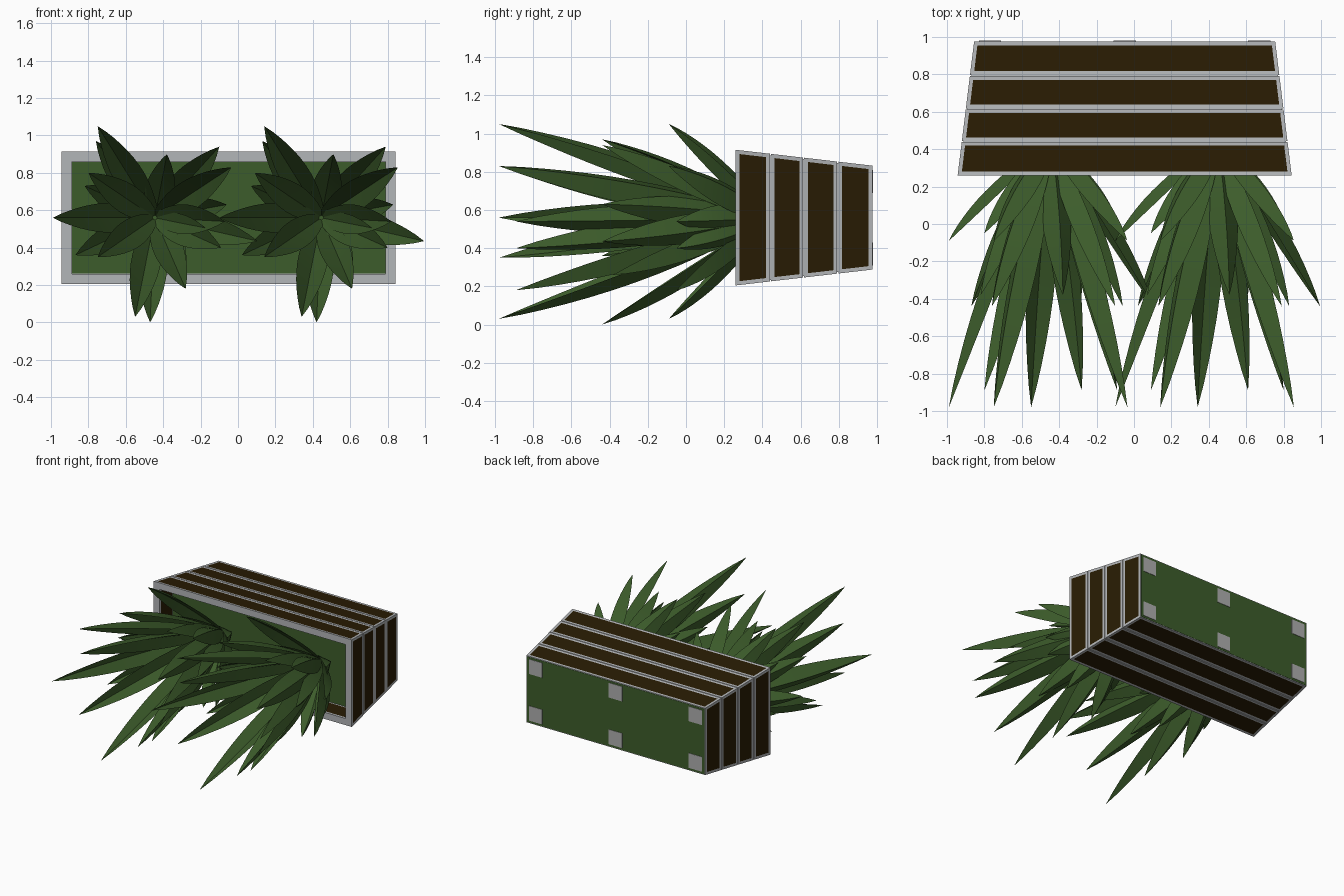
import bpy, bmesh, math
from mathutils import Vector

if "Cube" in bpy.data.objects:
    bpy.data.objects.remove(bpy.data.objects["Cube"])


def material(name, rgb):
    m = bpy.data.materials.new(name)
    m.diffuse_color = (*rgb, 1)
    m.use_nodes = True
    m.node_tree.nodes["Principled BSDF"].inputs["Base Color"].default_value = m.diffuse_color
    return m


GREEN = material("leaf green", (0.046, 0.108, 0.024))
GREY = material("frame grey", (0.45, 0.465, 0.48))
BROWN = material("panel brown", (0.022, 0.0115, 0.001))
FOOT = material("foot grey", (0.43, 0.43, 0.43))

CX, CZ = -0.05, 0.56                      # axis of the tapered box
Y_RIM, Y_BASE = 0.26, 0.975


def finish(bm, name, *mats):
    bmesh.ops.recalc_face_normals(bm, faces=bm.faces)
    me = bpy.data.meshes.new(name)
    bm.to_mesh(me)
    bm.free()
    for m in mats:
        me.materials.append(m)
    ob = bpy.data.objects.new(name, me)
    bpy.context.collection.objects.link(ob)
    return ob


def half(y):
    """Outer half width and half height of the box at depth y."""
    t = (y - Y_RIM) / (Y_BASE - Y_RIM)
    return 0.893 - 0.088 * t, 0.355 - 0.083 * t


def loop(bm, y, hx, hz, cx=CX, cz=CZ):
    return [bm.verts.new((cx + sx * hx, y, cz + sz * hz))
            for sx, sz in ((-1, -1), (1, -1), (1, 1), (-1, 1))]


def bridge(bm, a, b):
    n = len(a)
    return [bm.faces.new((a[i], a[(i + 1) % n], b[(i + 1) % n], b[i])) for i in range(n)]


def block(name, mat, y0, h0, y1, h1, cx=CX, cz=CZ):
    bm = bmesh.new()
    a, b = loop(bm, y0, *h0, cx, cz), loop(bm, y1, *h1, cx, cz)
    bridge(bm, a, b)
    bm.faces.new(a)
    bm.faces.new(b)
    return finish(bm, name, mat)


def shrink(h, d):
    return h[0] - d, h[1] - d


def board_ring(name, y0, y1):
    """Four-sided grey board ring with inset brown panels inside and out."""
    bm = bmesh.new()
    inner = shrink(half(y1), 0.033)
    o0, o1 = loop(bm, y0, *half(y0)), loop(bm, y1, *half(y1))
    i0, i1 = loop(bm, y0, *inner), loop(bm, y1, *inner)
    sides = bridge(bm, o0, o1) + bridge(bm, i0, i1)
    bridge(bm, o0, i0)
    bridge(bm, o1, i1)
    bmesh.ops.recalc_face_normals(bm, faces=bm.faces)
    bmesh.ops.inset_individual(bm, faces=sides, thickness=0.02, depth=-0.001,
                               use_even_offset=True)
    for f in sides:
        f.material_index = 1
    return finish(bm, name, GREY, BROWN)


# planter walls
for k, (y0, y1) in enumerate(((0.26, 0.439), (0.444, 0.613), (0.618, 0.791), (0.797, 0.975))):
    board_ring(f"board_ring_{k + 1}", y0, y1)

# liner behind the grooves, soil sheet, base panel and six flat feet
block("liner", GREY, 0.432, shrink(half(0.432), 0.008), 0.973, shrink(half(0.973), 0.008))
block("soil", GREEN, 0.424, (0.838, 0.298), 0.432, (0.838, 0.298))
block("base_panel", GREEN, 0.974, shrink(half(0.974), 0.006), 0.977, shrink(half(0.975), 0.006))
for sx in (-1, 0, 1):
    for sz in (-1, 1):
        block("foot", FOOT, 0.976, (0.06, 0.06), 0.98, (0.06, 0.06),
              CX + sx * 0.72, CZ + sz * 0.19)

# leaf tips as (x, z) of the left plant
OUTER = [(-0.99, 0.56), (-0.75, 1.05), (-0.55, 0.03), (-0.035, 0.83), (-0.75, 0.35)]
OUTER_SMALL = [(-0.80, 0.80), (-0.28, 0.18), (-0.07, 0.54), (-0.09, 0.40)]
MIDDLE = [(0.105, 0.435), (-0.76, 0.97), (-0.47, 0.0), (-0.87, 0.36), (-0.10, 0.94), (-0.06, 0.63)]
MIDDLE_SMALL = [(-0.82, 0.73), (-0.28, 0.26), (-0.38, 0.90)]
TIERS = [(OUTER, -0.98), (OUTER_SMALL, -0.89), (MIDDLE, -0.44),
         (MIDDLE_SMALL, -0.38), (OUTER, -0.09), (OUTER_SMALL, -0.05)]
PX, PZ, PY = -0.445, 0.56, 0.44           # crown of the left plant


def leaf(bm, dx, tip_x, tip_z, tip_y, steps=12):
    """Pointed blade with a deep V section, from the crown to its tip."""
    rx, rz = tip_x - PX, tip_z - PZ
    r = math.hypot(rx, rz)
    out = Vector((rx / r, 0, rz / r))
    side = Vector((-out.z, 0, out.x))
    prev = None
    for k in range(steps):
        t = k / steps
        bow = t * (1 + 0.08 * (1 - t))
        c = Vector((PX + dx + rx * bow, PY + (tip_y - PY) * t, PZ + rz * bow))
        w = 0.018 * (1 - t) + 0.07 * math.sin(math.pi * t ** 0.95) ** 0.85
        ring = [bm.verts.new(p) for p in (c + side * w - out * w * 0.25, c + out * w * 0.85,
                                          c - side * w - out * w * 0.25, c + out * w * 0.4)]
        if prev:
            bridge(bm, prev, ring)
        else:
            bm.faces.new(ring)
        prev = ring
    tip = bm.verts.new((tip_x + dx, tip_y, tip_z))
    for i in range(4):
        bm.faces.new((prev[i], prev[(i + 1) % 4], tip))


# two matching plants
for name, dx in (("left_plant", 0), ("right_plant", 0.89)):
    bm = bmesh.new()
    for tips, y in TIERS:
        for x, z in tips:
            leaf(bm, dx, x, z, y)
    ob = finish(bm, name, GREEN)
    bpy.ops.object.select_all(action='DESELECT')
    bpy.context.view_layer.objects.active = ob
    ob.select_set(True)
    bpy.ops.object.shade_smooth_by_angle(angle=math.radians(35))
